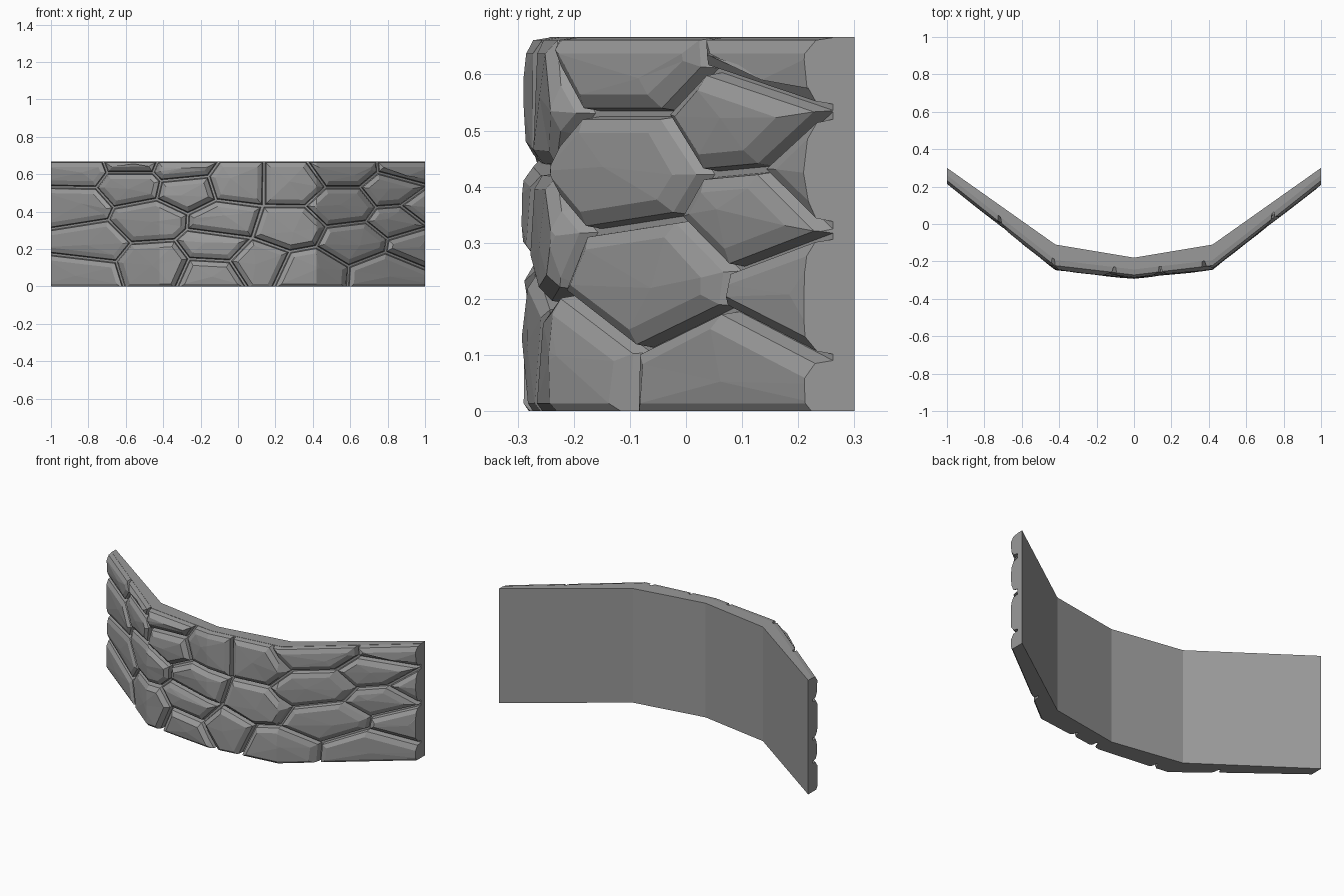
import bpy, bmesh, random
from mathutils import Vector

if "Cube" in bpy.data.objects:
    bpy.data.objects.remove(bpy.data.objects["Cube"])

random.seed(4)
H = 0.667          # wall height
SX = 0.62          # stones are wider than tall: squash x while dividing cells
STONE = bpy.data.materials.new("grey stone")
STONE.diffuse_color = (0.32, 0.32, 0.32, 1)
STONE.use_nodes = True
STONE.node_tree.nodes["Principled BSDF"].inputs["Base Color"].default_value = STONE.diffuse_color

# Plan of the wall, half side: (x, back y, groove-floor y)
HALF = [(0.0, -0.18, -0.243), (0.42, -0.11, -0.193), (1.0, 0.30, 0.262)]
PLAN = [(-x, b, f) for x, b, f in reversed(HALF[1:])] + HALF

# Stone centres (x, z), bottom course to top course
SEEDS = [(-.85, .07), (-.43, .12), (-.14, .07), (.10, .13), (.38, .08), (.80, .07),
         (-.80, .235), (-.12, .21), (.63, .24), (.96, .22), (.27, .31),
         (-.88, .43), (-.47, .36), (-.07, .35), (.57, .43), (.86, .35), (1.0, .42),
         (-.56, .54), (-.28, .515), (0, .55), (.28, .55), (.83, .51),
         (-.87, .63), (-.56, .675), (-.31, .635), (.57, .63), (.92, .64)]


def front_y(x):
    a = min(abs(x), 1.0)
    for (x0, _, y0), (x1, _, y1) in zip(HALF, HALF[1:]):
        if a <= x1:
            return y0 + (y1 - y0) * (a - x0) / (x1 - x0)


def clip(poly, mid, n):
    """Keep the part of the polygon on the side of mid away from n."""
    out = []
    for p, q in zip(poly, poly[1:] + poly[:1]):
        a, b = (p - mid).dot(n), (q - mid).dot(n)
        if a <= 0:
            out.append(p)
        if a * b < 0:
            out.append(p.lerp(q, a / (a - b)))
    return out


def cell(i):
    pts = [Vector((x * SX, z)) for x, z in SEEDS]
    w, lo, hi = 1.06 * SX, -0.02, H + 0.004
    poly = [Vector(c) for c in ((-w, lo), (w, lo), (w, hi), (-w, hi))]
    for j, s in enumerate(pts):
        if j != i:
            poly = clip(poly, (s + pts[i]) / 2, s - pts[i])
    poly = [Vector((p.x / SX, p.y)) for p in poly]
    # merge very short sides
    k = 0
    while k < len(poly) and len(poly) > 3:
        n = (k + 1) % len(poly)
        if (poly[k] - poly[n]).length < 0.035:
            poly[k] = (poly[k] + poly[n]) / 2
            poly.pop(n)
        else:
            k += 1
    return poly


def inset(poly, d):
    out = []
    for k, p in enumerate(poly):
        e1 = (p - poly[k - 1]).normalized()
        e2 = (poly[(k + 1) % len(poly)] - p).normalized()
        n1, n2 = Vector((-e1.y, e1.x)), Vector((-e2.y, e2.x))
        out.append(p + (n1 + n2) * d / (1 + n1.dot(n2)))
    return out


def finish(name, bm):
    bmesh.ops.recalc_face_normals(bm, faces=bm.faces[:])
    me = bpy.data.meshes.new(name)
    bm.to_mesh(me)
    bm.free()
    me.materials.append(STONE)
    ob = bpy.data.objects.new(name, me)
    bpy.context.collection.objects.link(ob)


# Wall core: bent slab
bm = bmesh.new()
cols = [[bm.verts.new((x, y, z)) for y, z in ((b, 0), (b, H), (f, H), (f, 0))]
        for x, b, f in PLAN]
for a, b in zip(cols, cols[1:]):
    for k in range(4):
        bm.faces.new((a[k], b[k], b[(k + 1) % 4], a[(k + 1) % 4]))
bm.faces.new(cols[0])
bm.faces.new(cols[-1])
finish("wall_core", bm)

# Facing stones: chamfered blocks made flat, then bent to the wall
bm = bmesh.new()
for i in range(len(SEEDS)):
    poly = cell(i)
    c = sum(poly, Vector((0, 0))) / len(poly)
    swell = random.uniform(-0.003, 0.005)
    rings = []
    for d, depth, jit in ((0.004, -0.008, 0), (0.010, 0.030, 0.002), (0.034, 0.045 + swell, 0.004)):
        rings.append([bm.verts.new((p.x, -depth + random.uniform(-jit, jit), p.y))
                      for p in inset(poly, d)])
    n = len(poly)
    bm.faces.new(rings[0])
    for a, b in zip(rings, rings[1:]):
        for k in range(n):
            bm.faces.new((a[k], a[(k + 1) % n], b[(k + 1) % n], b[k]))
    top = bm.verts.new((c.x + random.uniform(-.03, .03), -0.050 - swell, c.y + random.uniform(-.02, .02)))
    for k in range(n):
        bm.faces.new((rings[2][k], rings[2][(k + 1) % n], top))

# Trim to the wall ends, top and foot, closing the cuts
for co, no in (((1, 0, 0), (1, 0, 0)), ((-1, 0, 0), (-1, 0, 0)),
               ((0, 0, 0), (0, 0, -1)), ((0, 0, H), (0, 0, 1))):
    r = bmesh.ops.bisect_plane(bm, geom=bm.verts[:] + bm.edges[:] + bm.faces[:],
                               plane_co=co, plane_no=no, clear_outer=True)
    edges = [g for g in r["geom_cut"] if isinstance(g, bmesh.types.BMEdge)]
    if edges:
        bmesh.ops.edgeloop_fill(bm, edges=edges)
# Crease at the wall's bends, then bend
for x in (-0.42, 0.0, 0.42):
    bmesh.ops.bisect_plane(bm, geom=bm.verts[:] + bm.edges[:] + bm.faces[:],
                           plane_co=(x, 0, 0), plane_no=(1, 0, 0))
for v in bm.verts:
    v.co.y += front_y(v.co.x)
finish("facing_stones", bm)
